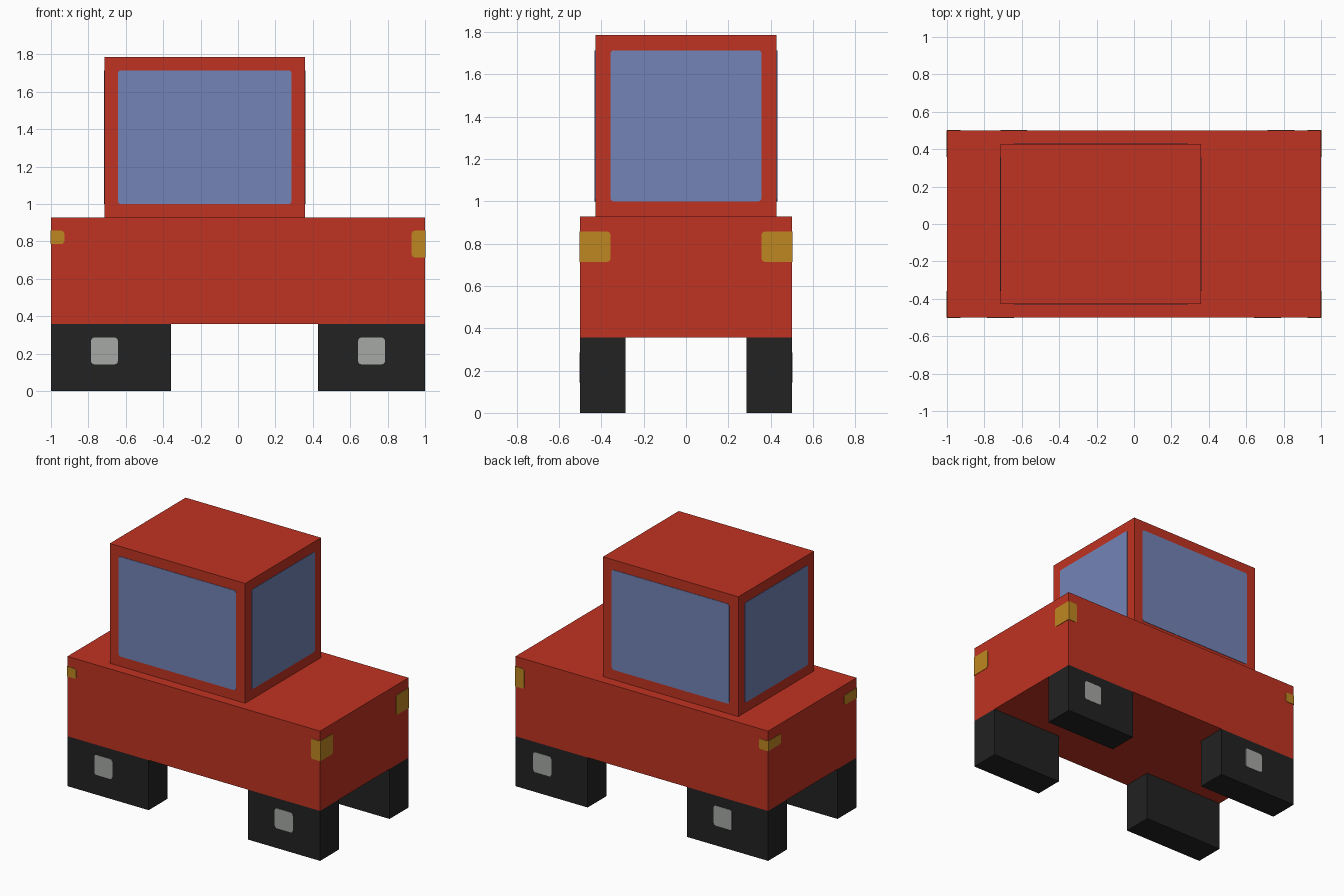
import bpy, bmesh, math
from mathutils import Vector

if "Cube" in bpy.data.objects:
    bpy.data.objects.remove(bpy.data.objects["Cube"], do_unlink=True)

U = 1 / 14        # the design sits on a grid of 28 units per length
THICK = 0.003     # painted plates
RADIUS = 0.016    # rounded plate corners


def srgb(*rgb):
    lin = [c / 255 for c in rgb]
    return [c / 12.92 if c <= 0.04045 else ((c + 0.055) / 1.055) ** 2.4 for c in lin] + [1]


def material(name, *rgb):
    m = bpy.data.materials.new(name)
    m.use_nodes = True
    m.diffuse_color = srgb(*rgb)
    m.node_tree.nodes["Principled BSDF"].inputs["Base Color"].default_value = srgb(*rgb)
    return m


RED = material("red paint", 192, 51, 34)
GLASS = material("blue glass", 115, 131, 183)
AMBER = material("amber light", 191, 135, 34)
BLACK = material("black tyre", 34, 34, 34)
GREY = material("grey hub", 166, 168, 165)


def finish(name, bm, mat):
    bmesh.ops.recalc_face_normals(bm, faces=bm.faces)
    mesh = bpy.data.meshes.new(name)
    bm.to_mesh(mesh)
    bm.free()
    mesh.materials.append(mat)
    ob = bpy.data.objects.new(name, mesh)
    bpy.context.collection.objects.link(ob)
    return ob


def box(name, mat, x, y, z):
    """Box between grid limits given as (low, high) pairs."""
    bm = bmesh.new()
    bmesh.ops.create_cube(bm, size=1)
    for v in bm.verts:
        v.co = [((a + b) / 2 + c * (b - a)) * U for (a, b), c in zip((x, y, z), v.co)]
    return finish(name, bm, mat)


def plate(name, mat, axis, pos, u, z, edge=None):
    """Thin rounded plate on a side wall; corners on u = +-edge stay square."""
    bm = bmesh.new()
    lift = math.copysign(THICK, pos)

    def point(a, b):
        p = pos * U
        return bm.verts.new((p, a, b) if axis == "x" else (a, p, b))

    verts = []
    corners = [(u[1], z[1], 1, 1), (u[0], z[1], -1, 1), (u[0], z[0], -1, -1), (u[1], z[0], 1, -1)]
    for i, (a, b, sa, sb) in enumerate(corners):
        if edge is not None and abs(a) == edge:
            verts.append(point(a * U, b * U))
            continue
        ca, cb = a * U - sa * RADIUS, b * U - sb * RADIUS
        for k in range(4):
            t = math.pi / 2 * (i + k / 3)
            verts.append(point(ca + RADIUS * math.cos(t), cb + RADIUS * math.sin(t)))
    face = bm.faces.new(verts)
    out = bmesh.ops.extrude_face_region(bm, geom=[face])["geom"]
    shift = Vector((lift, 0, 0)) if axis == "x" else Vector((0, lift, 0))
    bmesh.ops.translate(bm, vec=shift, verts=[g for g in out if isinstance(g, bmesh.types.BMVert)])
    return finish(name, bm, mat)


# Body and cabin
box("body", RED, (-14, 14), (-7, 7), (5, 13))
box("cabin", RED, (-10, 5), (-6, 6), (13, 25))

# Windows on all four cabin walls
for side, y in (("front", -6), ("back", 6)):
    plate(side + "_window", GLASS, "y", y, (-9, 4), (14, 24))
for side, x in (("right", -10), ("left", 5)):
    plate(side + "_window", GLASS, "x", x, (-5, 5), (14, 24))

# Block wheels; the hubs sit off centre
for side, s, hubs in (("front", -1, (-11, 9)), ("back", 1, (-10, 10))):
    y = sorted((s * 4, s * 7))
    for end, x, hub in (("right", (-14, -5), hubs[0]), ("left", (6, 14), hubs[1])):
        box(f"{side}_{end}_wheel", BLACK, x, y, (0, 5))
        plate(f"{side}_{end}_hub", GREY, "y", s * 7, (hub, hub + 2), (2, 4))

# Corner lights wrap around the body: tall at +x, short at -x
for end, sx, low in (("left", 1, 10), ("right", -1, 11)):
    for side, sy in (("front", -1), ("back", 1)):
        name = f"{side}_{end}_light"
        plate(name, AMBER, "x", sx * 14, sorted((sy * 5, sy * 7)), (low, 12), 7)
        plate(name + "_wrap", AMBER, "y", sy * 7, sorted((sx * 13, sx * 14)), (low, 12), 14)
